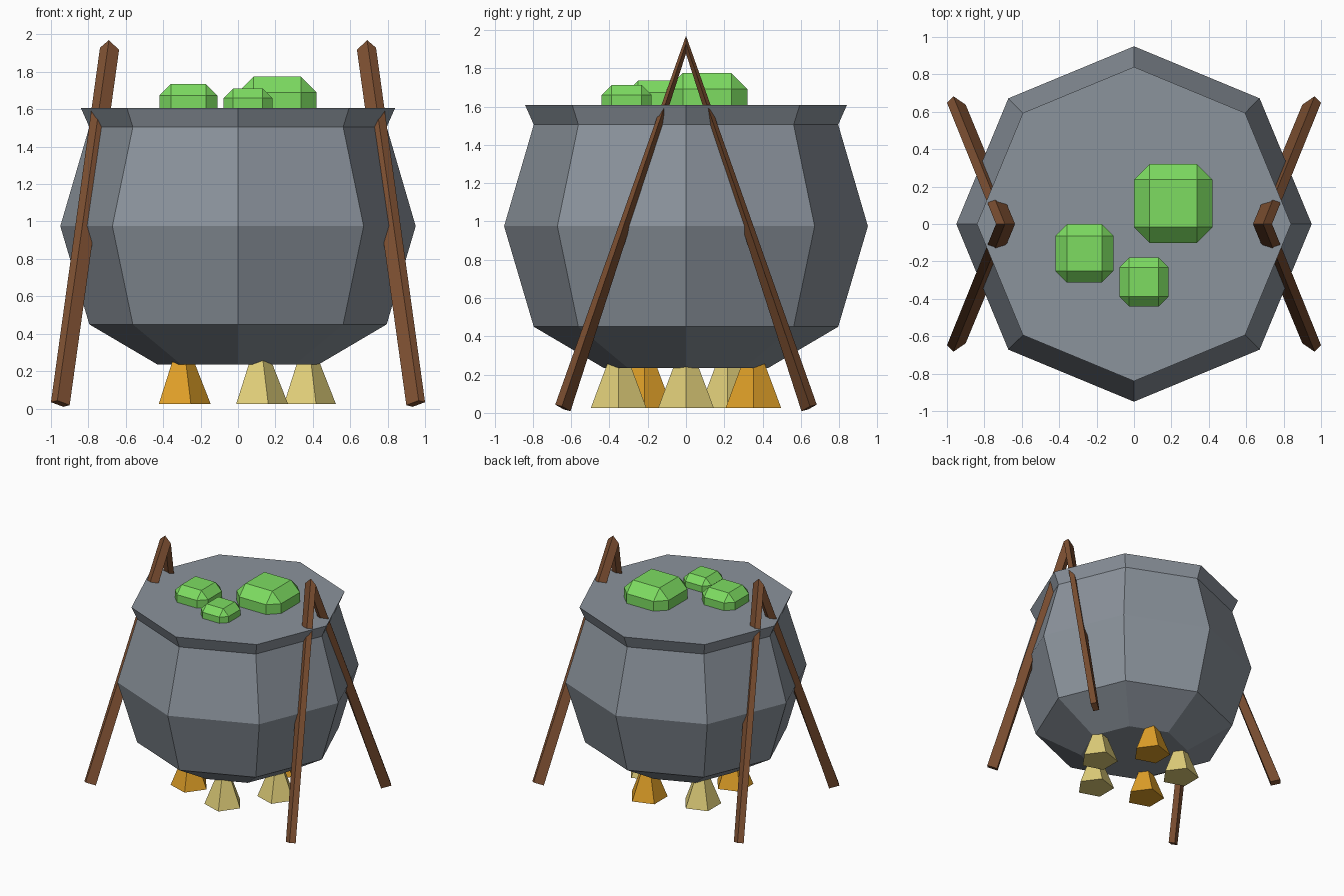
import bpy, bmesh
from math import cos, sin, pi, radians
from mathutils import Vector

cube = bpy.data.objects.get("Cube")
if cube:
    bpy.data.objects.remove(cube, do_unlink=True)


def material(name, *srgb):
    """Flat material from 0-255 display values, stored as linear."""
    lin = [(c / 255 / 12.92) if c < 11 else ((c / 255 + 0.055) / 1.055) ** 2.4 for c in srgb]
    mat = bpy.data.materials.new(name)
    mat.use_nodes = True
    mat.diffuse_color = (*lin, 1)
    bsdf = next(n for n in mat.node_tree.nodes if n.type == 'BSDF_PRINCIPLED')
    bsdf.inputs["Base Color"].default_value = (*lin, 1)
    bsdf.inputs["Roughness"].default_value = 0.9
    return mat


IRON = material("iron_grey", 139, 147, 156)
WOOD = material("wood_brown", 126, 80, 50)
SLIME = material("slime_green", 125, 220, 97)
PALE = material("flame_pale_yellow", 224, 206, 121)
AMBER = material("flame_amber", 224, 160, 40)


def finish(name, bm, mat):
    bmesh.ops.recalc_face_normals(bm, faces=bm.faces)
    mesh = bpy.data.meshes.new(name)
    bm.to_mesh(mesh)
    bm.free()
    mesh.materials.append(mat)
    obj = bpy.data.objects.new(name, mesh)
    bpy.context.collection.objects.link(obj)
    return obj


def loft(name, rings, mat):
    """Closed solid through a list of equal-length point rings."""
    bm = bmesh.new()
    loops = [[bm.verts.new(p) for p in ring] for ring in rings]
    n = len(loops[0])
    for low, high in zip(loops, loops[1:]):
        for i in range(n):
            j = (i + 1) % n
            bm.faces.new((low[i], low[j], high[j], high[i]))
    bm.faces.new(loops[0])
    bm.faces.new(loops[-1])
    return finish(name, bm, mat)


def polygon(sides, radius, z, cx=0, cy=0):
    steps = [2 * pi * i / sides for i in range(sides)]
    return [(cx + radius * cos(a), cy + radius * sin(a), z) for a in steps]


# Eight-sided pot with flared rim and flat brew surface
profile = [(0.43, 0.235), (0.795, 0.45), (0.95, 0.975), (0.795, 1.505), (0.84, 1.607)]
loft("pot", [polygon(8, r, z) for r, z in profile], IRON)


# Bent poles: diamond section from the front foot over the apex to the back foot
def diamond(centre, across, along):
    c, u, v = Vector(centre), Vector(across), Vector(along)
    return [c - u, c - v, c + u, c + v]


front_foot = diamond((-0.95, -0.643, 0.026), (0.05, 0.005, -0.008), (0.016, 0.04, -0.017))
apex = diamond((-0.687, 0, 1.923), (0.051, 0, -0.006), (0.003, 0, -0.047))
back_foot = [Vector((p.x, -p.y, p.z)) for p in front_foot]
poles = loft("support_poles", [front_foot, apex, back_foot], WOOD)
poles.modifiers.new("other_side", 'MIRROR').use_axis = (True, False, False)


# Chamfered bubbles half sunk in the brew
def bubble(name, x, y, top, size):
    bm = bmesh.new()
    bmesh.ops.create_cube(bm, size=size)
    bmesh.ops.bevel(bm, geom=bm.edges[:], offset=size * 0.2, segments=1,
                    affect='EDGES', profile=0.5)
    bmesh.ops.translate(bm, verts=bm.verts, vec=(x, y, top - size / 2))
    finish(name, bm, SLIME)


bubble("large_bubble", 0.21, 0.11, 1.775, 0.422)
bubble("medium_bubble", -0.265, -0.157, 1.735, 0.312)
bubble("small_bubble", 0.053, -0.31, 1.712, 0.262)

# Ring of five tapered flames under the pot
for i, mat in enumerate((PALE, AMBER, PALE, AMBER, PALE)):
    a = radians(72 * i)
    x, y = 0.37 * cos(a), 0.37 * sin(a)
    loft(f"flame_{i + 1}", [polygon(5, 0.153, 0.025, x, y), polygon(5, 0.06, 0.262, x, y)], mat)
